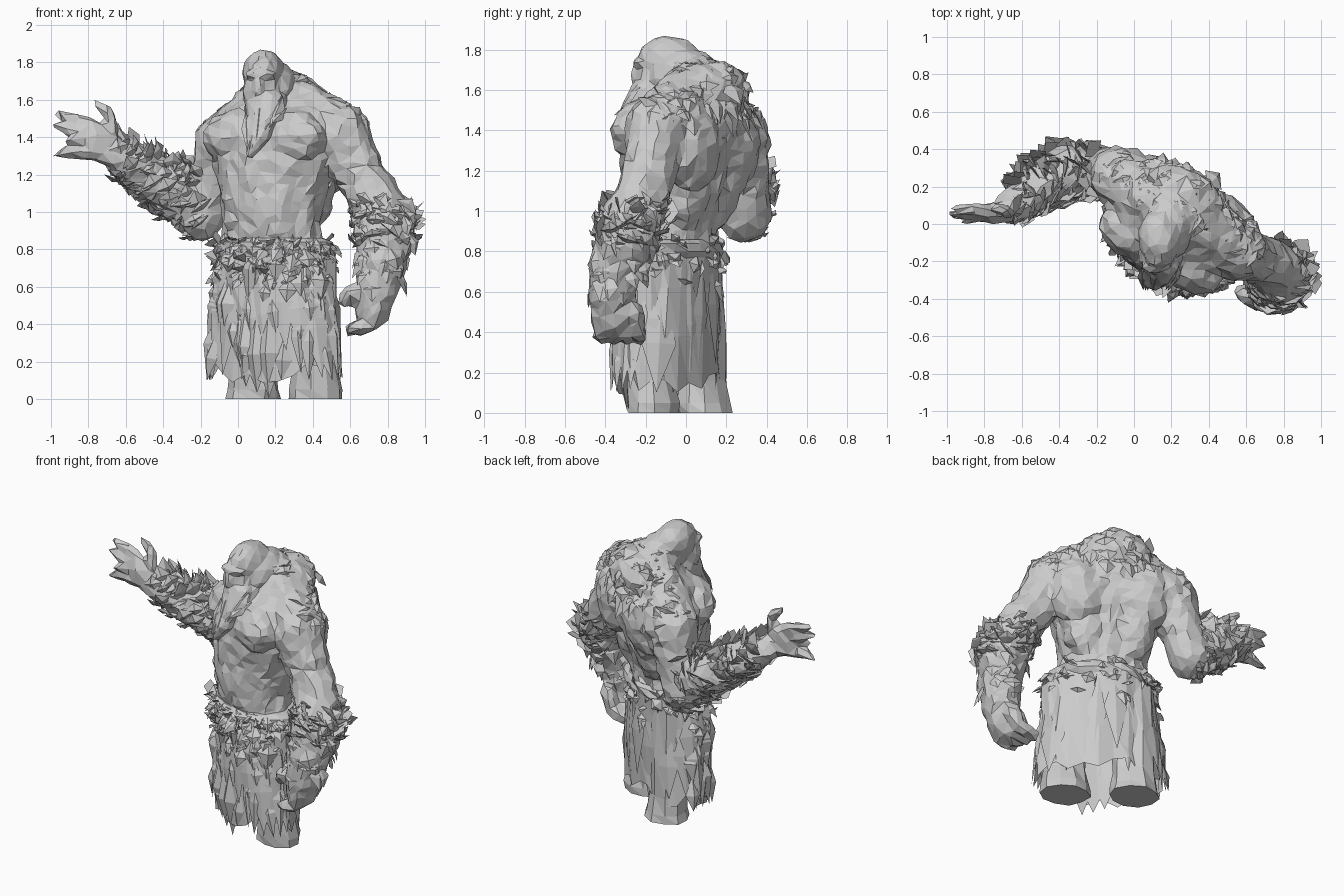
import bpy, bmesh, random
from math import sin, cos, pi, radians
from mathutils import Vector as V, Matrix

if "Cube" in bpy.data.objects:
    bpy.data.objects.remove(bpy.data.objects["Cube"])

random.seed(7)
YAW = radians(-30)                       # the whole figure is turned
SIDE, FWD = V((cos(YAW), sin(YAW), 0)), V((sin(YAW), -cos(YAW), 0))
rnd = random.uniform


def rvec(s):
    return V((rnd(-s, s), rnd(-s, s), rnd(-s, s)))


def finish(bm, name):
    me = bpy.data.meshes.new(name)
    bmesh.ops.recalc_face_normals(bm, faces=bm.faces)
    bm.to_mesh(me)
    bm.free()
    ob = bpy.data.objects.new(name, me)
    bpy.context.collection.objects.link(ob)
    return ob


def blob(bm, c, r, yaw=YAW):
    m = Matrix.Translation(c) @ Matrix.Rotation(yaw, 4, 'Z') @ Matrix.Diagonal((*r, 1))
    bmesh.ops.create_icosphere(bm, subdivisions=2, radius=1, matrix=m)


def chain(bm, pts, steps=6):
    """Overlapping blobs along a path of (x, y, z, radius) or (x, y, z, rx, ry, rz)."""
    for p, q in zip(pts, pts[1:]):
        for k in range(steps + 1):
            v = [a + (b - a) * k / steps for a, b in zip(p, q)]
            r = v[3:] if len(v) == 6 else [v[3]] * 3
            blob(bm, v[:3], r)


def chisel(ob, ratio, voxel=0.016, rough=0.03):
    """Fuse blobs into one skin, roughen it and reduce it to flat facets."""
    m = ob.modifiers.new("fuse", 'REMESH')
    m.mode, m.voxel_size = 'VOXEL', voxel
    s = ob.modifiers.new("soften", 'SMOOTH')
    s.factor, s.iterations = 0.5, 4
    t = bpy.data.textures.new("rough", 'CLOUDS')
    t.noise_scale = 0.09
    d = ob.modifiers.new("roughen", 'DISPLACE')
    d.texture, d.strength, d.mid_level = t, rough, 0.45
    ob.modifiers.new("facets", 'DECIMATE').ratio = ratio


def shard(bm, base, tip, width, normal, ridge=0.3):
    """Pointed ridged sliver, used for fur, hair and torn cloth."""
    d = tip - base
    s = d.cross(normal).normalized() * width / 2
    mid = base + d * rnd(0.25, 0.6)
    b, l, t, r, top = [bm.verts.new(p) for p in
                       (base, mid + s, tip, mid - s, mid + normal * width * ridge)]
    for f in ((b, l, top), (l, t, top), (t, r, top), (r, b, top), (b, r, t, l)):
        bm.faces.new(f)


def loft(bm, rings, n, jitter, hem=0.0, cap=False):
    """Rings of (x, y, z, a, b) from bottom to top; the first may have a torn hem."""
    rows = []
    for i, (x, y, z, a, b) in enumerate(rings):
        row = []
        for k in range(n):
            t = 2 * pi * k / n
            j = 1 + rnd(-jitter, jitter)
            p = V((x, y, z)) + SIDE * a * cos(t) * j + FWD * b * sin(t) * j
            if i == 0:
                p.z += rnd(-hem, hem)
            row.append(bm.verts.new(p))
        rows.append(row)
    for lo, hi in zip(rows, rows[1:]):
        for k in range(n):
            bm.faces.new((lo[k], lo[(k + 1) % n], hi[(k + 1) % n]))
            bm.faces.new((lo[k], hi[(k + 1) % n], hi[k]))
    bm.faces.new(rows[-1])
    if cap:
        bm.faces.new(rows[0])


# Torso, shoulders and both arms
bm = bmesh.new()
chain(bm, [(.19, -.07, .75, .30, .21, .06), (.18, -.08, .95, .275, .235, .06),
           (.185, -.06, 1.10, .305, .255, .06), (.20, -.035, 1.25, .35, .28, .06),
           (.21, -.01, 1.40, .39, .285, .07), (.235, .01, 1.51, .37, .245, .07),
           (.24, .06, 1.61, .24, .20, .07), (.19, .03, 1.71, .14, .15, .07)])
core = V((.22, 0, 0))
for s in (-1, 1):
    blob(bm, core + SIDE * .17 * s + FWD * .16 + V((0, 0, 1.40)), (.20, .135, .15))   # chest
    blob(bm, core + SIDE * .19 * s - FWD * .13 + V((0, 0, 1.33)), (.20, .15, .25))    # back
    blob(bm, core + SIDE * .14 * s - FWD * .07 + V((0, 0, 1.12)), (.15, .13, .22))
    for z in (1.19, 1.07, .95):
        blob(bm, core + SIDE * (.09 * s - .02) + FWD * .245 + V((0, 0, z)), (.09, .055, .055))
blob(bm, (.27, .14, 1.59), (.22, .16, .16))
chain(bm, [(.30, .04, 1.60, .14), (.55, -.14, 1.42, .16)])           # shoulder slopes
chain(bm, [(.14, .10, 1.58, .14), (-.07, .25, 1.36, .17)])
chain(bm, [(.56, -.15, 1.38, .155), (.65, -.18, 1.20, .135), (.76, -.24, 1.02, .145),
           (.79, -.28, .91, .165), (.77, -.34, .74, .135), (.74, -.37, .58, .115),
           (.72, -.36, .47, .095)])
chain(bm, [(-.08, .26, 1.36, .16), (-.13, .285, 1.15, .13), (-.19, .29, .98, .13),
           (-.36, .28, 1.12, .15), (-.52, .18, 1.22, .125), (-.66, .08, 1.31, .085)])
blob(bm, (-.75, .06, 1.38), (.12, .055, .105), 0)
# Open hand fingers, then the curled hand fingers and thumb
for base, mid, tip in (((-.68, .06, 1.44), (-.68, .07, 1.51), (-.76, .08, 1.59)),
                       ((-.78, .06, 1.46), (-.87, .08, 1.50), (-.96, .08, 1.52)),
                       ((-.82, .06, 1.42), (-.90, .06, 1.44), (-.99, .05, 1.46)),
                       ((-.80, .06, 1.37), (-.86, .03, 1.38), (-.92, .01, 1.38)),
                       ((-.80, .05, 1.32), (-.90, .05, 1.33), (-.98, .05, 1.30))):
    chain(bm, [(*base, .04), (*mid, .032), (*tip, .017)])
for i in range(4):
    y = -.43 + .06 * i
    chain(bm, [(.75, y, .50, .045), (.71, y + .01, .40, .042), (.61, y + .02, .375, .032)])
chain(bm, [(.68, -.40, .58, .05), (.60, -.38, .56, .04), (.575, -.36, .52, .035)])
body = finish(bm, "body_and_arms")
chisel(body, 0.055, rough=0.04)

# Head with brow, nose, hair mass and beard
bm = bmesh.new()
blob(bm, (.135, -.08, 1.74), (.115, .165, .13), 0)
blob(bm, (.125, -.165, 1.65), (.105, .085, .13), 0)
blob(bm, (.19, .0, 1.66), (.14, .19, .15), 0)
blob(bm, (.16, -.12, 1.54), (.13, .14, .14), 0)
blob(bm, (.115, -.225, 1.735), (.085, .035, .03), 0)
blob(bm, (.11, -.245, 1.67), (.03, .03, .055), 0)
chain(bm, [(.14, -.19, 1.60, .115, .08, .06), (.14, -.24, 1.50, .10, .08, .05),
           (.11, -.29, 1.40, .065, .065, .04), (.065, -.315, 1.31, .02, .03, .025)])
chisel(finish(bm, "head"), 0.04, 0.012, 0.02)

# Beard and side hair strands
bm = bmesh.new()
for i in range(12):
    u = i / 11
    a = V((.04 + .22 * u, -.25 + .05 * abs(u - .4), rnd(1.50, 1.62)))
    b = V((.05 + .13 * u, rnd(-.36, -.32), 1.29 + .15 * u + rnd(0, .05)))
    shard(bm, a, b, rnd(.05, .08), V((0, -1, 0)))
finish(bm, "beard_strands")

# Fur grown on chosen areas of the finished skin
bpy.context.view_layer.update()
skin = body.evaluated_get(bpy.context.evaluated_depsgraph_get())
spots = [(p.center.copy(), p.normal.copy()) for p in skin.to_mesh().polygons]


def fur(name, where, flow, lift, count, length):
    bm = bmesh.new()
    area = [s for s in spots if where(*s)]
    for c, n in random.sample(area, min(count, len(area))):
        way = n * lift + V(flow) + rvec(.35)
        shard(bm, c - n * .015 - V(flow) * .04, c + way * rnd(.6, 1) * length,
              rnd(.08, .14), n, .2)
    finish(bm, name)


fur("lowered_arm_fur", lambda c, n: c.x > .60 and .82 < c.z < 1.06, (.15, .15, .3), .3, 110, .11)
fur("lowered_wrist_fur", lambda c, n: c.x > .62 and .58 < c.z < .84, (0, 0, -.8), .08, 30, .12)
fur("raised_arm_fur", lambda c, n: -.64 < c.x < -.19 and .84 < c.z < 1.14 - c.x * .45,
    (-.25, .08, .4), .3, 170, .13)
fur("back_mane", lambda c, n: c.z > 1.46 and (c - core).dot(FWD) < -.02 and n.dot(FWD) < .3,
    (0, .1, -.65), .2, 90, .14)

# Legs with flat soles
bm = bmesh.new()
for x, y in ((.075, .09), (.41, -.16)):
    loft(bm, [(x, y, 0, .155, .13), (x, y, .05, .15, .125), (x, y - .01, .16, .13, .115),
              (x, y - .01, .4, .13, .11), (x, y - .02, .75, .13, .11)], 10, .08, cap=True)
finish(bm, "legs")

# Skirt cloth with a torn hem
bm = bmesh.new()
SC = V((.195, -.085, 0))
loft(bm, [(SC.x, SC.y, .15, .385, .21), (SC.x, SC.y, .38, .375, .215),
          (SC.x, SC.y, .62, .345, .22), (SC.x, SC.y, .80, .315, .225),
          (SC.x, SC.y, .85, .29, .215)], 26, .06, hem=.07)
finish(bm, "skirt")


def around(t, z, out=0.0):
    """Point and outward direction on the skirt at angle t and height z."""
    a, b = .41 - .12 * z + out, .21 + .015 * z + out
    n = (SIDE * cos(t) * b + FWD * sin(t) * a).normalized()
    return SC + SIDE * a * cos(t) + FWD * b * sin(t) + V((0, 0, z)), n


# Hanging cloth: broad panels all round, smaller scraps at the front
bm = bmesh.new()
for i in range(74):
    back = i < 22
    t = 2 * pi * i / 22 + rnd(-.1, .1) if back else rnd(-.1, pi + .1)
    z = rnd(.62, .78) if back else rnd(.30, .80)
    z2 = max(.10, z - (rnd(.45, .6) if back else rnd(.15, .4)))
    a, n = around(t, z)
    b, _ = around(t + rnd(-.12, .12), z2, rnd(-.01, .025))
    shard(bm, a, b, rnd(.12, .18) if back else rnd(.07, .14), n, .1 if back else .28)
for k in range(3):                        # long front tail
    a, n = around(pi / 2 - .25 + .2 * k, .5)
    shard(bm, a, V((a.x, a.y + .02, .005 + .03 * k)), .18, n)
finish(bm, "skirt_strips")

# Belt roll and its ragged fur trim
bm = bmesh.new()
loft(bm, [(SC.x, SC.y, .76, .31, .22), (SC.x, SC.y, .80, .335, .24),
          (SC.x, SC.y, .84, .325, .24), (SC.x, SC.y, .86, .28, .21)], 24, .07, cap=True)
finish(bm, "belt")
bm = bmesh.new()
for i in range(170):
    t = rnd(0, 2 * pi) if i % 2 else rnd(0, pi)
    a, n = around(t, rnd(.76, .86) if i % 3 else rnd(.64, .78))
    way = n * rnd(.1, .45) + V((0, 0, rnd(-1, .3))) + rvec(.45)
    shard(bm, a, a + way * rnd(.07, .13), rnd(.06, .10), n)
finish(bm, "belt_fur")
